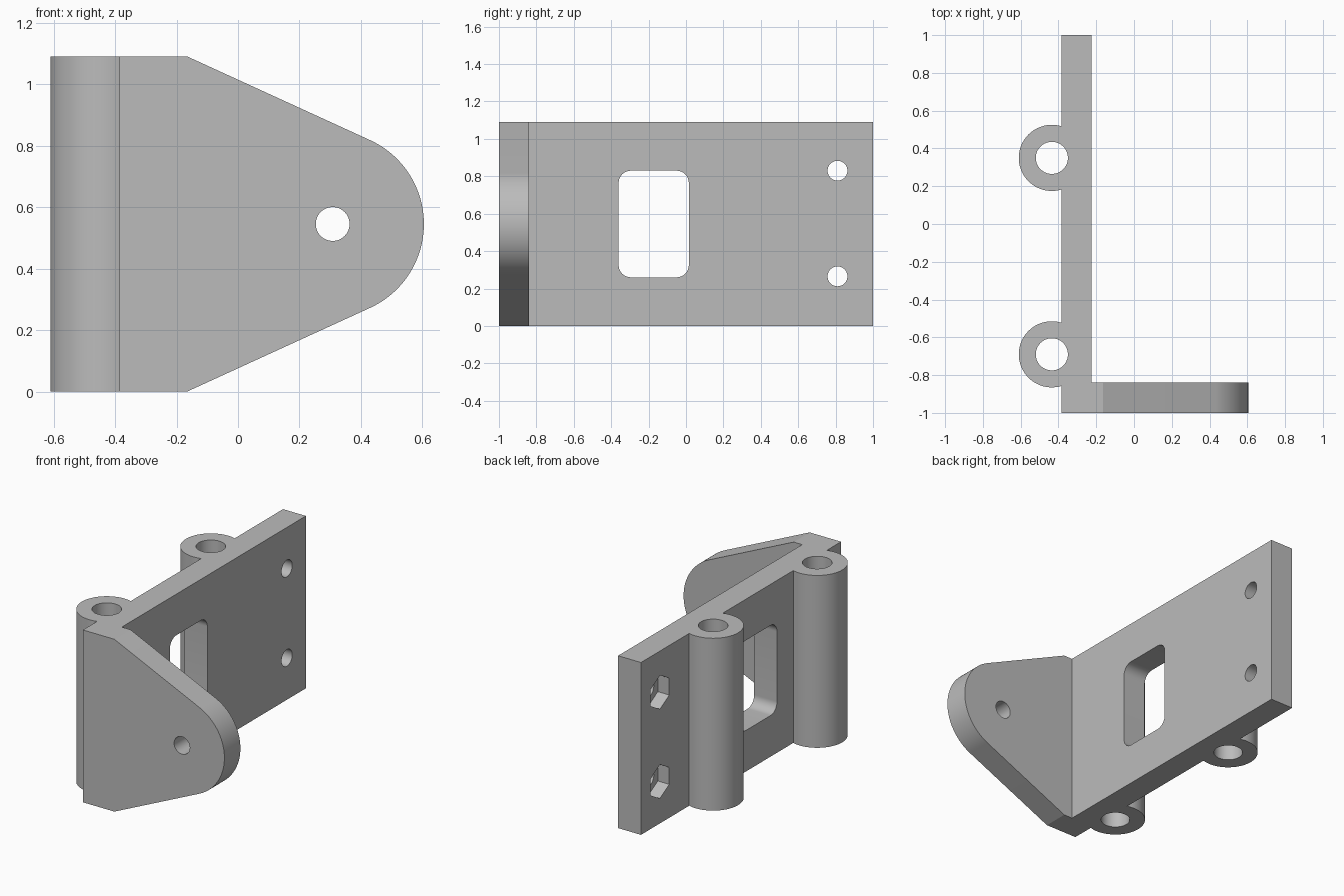
import bpy, bmesh
from math import sin, cos, pi, radians
from mathutils import Vector

cube = bpy.data.objects.get("Cube")
if cube:
    bpy.data.objects.remove(cube, do_unlink=True)

H = 1.09                      # overall height
MID = H / 2
PLATE_X = (-0.385, -0.225)    # wall thickness range
FLANGE_Y = (-1.0, -0.84)

grey = bpy.data.materials.new("Plain grey")
grey.use_nodes = True
grey.diffuse_color = (0.5, 0.5, 0.5, 1)
grey.node_tree.nodes["Principled BSDF"].inputs["Base Color"].default_value = (0.5, 0.5, 0.5, 1)


def arc(cx, cy, r, start, end, n):
    """Points along a circular arc, angles in degrees."""
    angles = [radians(start + (end - start) * i / n) for i in range(n + 1)]
    return [(cx + r * cos(a), cy + r * sin(a)) for a in angles]


def circle(cx, cy, r, n=64, start=0):
    return arc(cx, cy, r, start, start + 360, n)[:-1]


def prism(name, profile, axis, lo, hi):
    """Extrude a 2D profile along x, y or z from lo to hi."""
    place = {"x": lambda u, v, w: (w, u, v),
             "y": lambda u, v, w: (u, w, v),
             "z": lambda u, v, w: (u, v, w)}[axis]
    bm = bmesh.new()
    face = bm.faces.new([bm.verts.new(place(u, v, lo)) for u, v in profile])
    grown = bmesh.ops.extrude_face_region(bm, geom=[face])
    moved = [g for g in grown["geom"] if isinstance(g, bmesh.types.BMVert)]
    bmesh.ops.translate(bm, verts=moved, vec=Vector(place(0, 0, hi - lo)))
    bmesh.ops.recalc_face_normals(bm, faces=bm.faces)
    mesh = bpy.data.meshes.new(name)
    bm.to_mesh(mesh)
    bm.free()
    mesh.materials.append(grey)
    obj = bpy.data.objects.new(name, mesh)
    bpy.context.collection.objects.link(obj)
    return obj


def combine(target, other, operation):
    """Apply a boolean and discard the helper."""
    mod = target.modifiers.new(operation, "BOOLEAN")
    mod.operation = operation
    mod.solver = "EXACT"
    mod.object = other
    bpy.context.view_layer.objects.active = target
    bpy.ops.object.modifier_apply(modifier=mod.name)
    bpy.data.objects.remove(other, do_unlink=True)


# Upright wall plate
x0, x1 = PLATE_X
bracket = prism("hinge_bracket", [(x0, -1), (x1, -1), (x1, 1), (x0, 1)], "z", 0, H)

# Tapered front flange with a rounded nose
nose = arc(0.305, MID, 0.3, -65.6, 65.6, 48)
flange = prism("front_flange", [(x0, 0), (-0.165, 0)] + nose + [(-0.165, H), (x0, H)],
               "y", *FLANGE_Y)
combine(bracket, flange, "UNION")

# Two hinge barrels, then their pin bores
BARRELS = (-0.69, 0.35)
for y in BARRELS:
    combine(bracket, prism("barrel", circle(-0.435, y, 0.175, 96), "z", 0, H), "UNION")
for y in BARRELS:
    combine(bracket, prism("pin_bore", circle(-0.435, y, 0.085), "z", -0.1, H + 0.1), "DIFFERENCE")

# Rounded window through the wall
r, a, b, c, d = 0.065, -0.36, 0.015, 0.26, 0.83
window = []
for cy, cz, start in ((b - r, d - r, 0), (a + r, d - r, 90), (a + r, c + r, 180), (b - r, c + r, 270)):
    window += arc(cy, cz, r, start, start + 90, 12)
combine(bracket, prism("window", window, "x", -0.5, 0), "DIFFERENCE")

# Bolt holes with hexagonal nut pockets on the barrel side
for z in (0.265, 0.83):
    combine(bracket, prism("bolt_hole", circle(0.81, z, 0.053, 48), "x", -0.5, 0), "DIFFERENCE")
    combine(bracket, prism("nut_pocket", circle(0.81, z, 0.107, 6, 30), "x", -0.5, -0.305), "DIFFERENCE")

# Flange hole
combine(bracket, prism("flange_hole", circle(0.308, MID, 0.055, 48), "y", -1.1, -0.7), "DIFFERENCE")

# Smooth the round walls, keep machined edges crisp
bpy.ops.object.select_all(action="DESELECT")
bracket.select_set(True)
bpy.context.view_layer.objects.active = bracket
bpy.ops.object.shade_smooth_by_angle(angle=radians(20))
